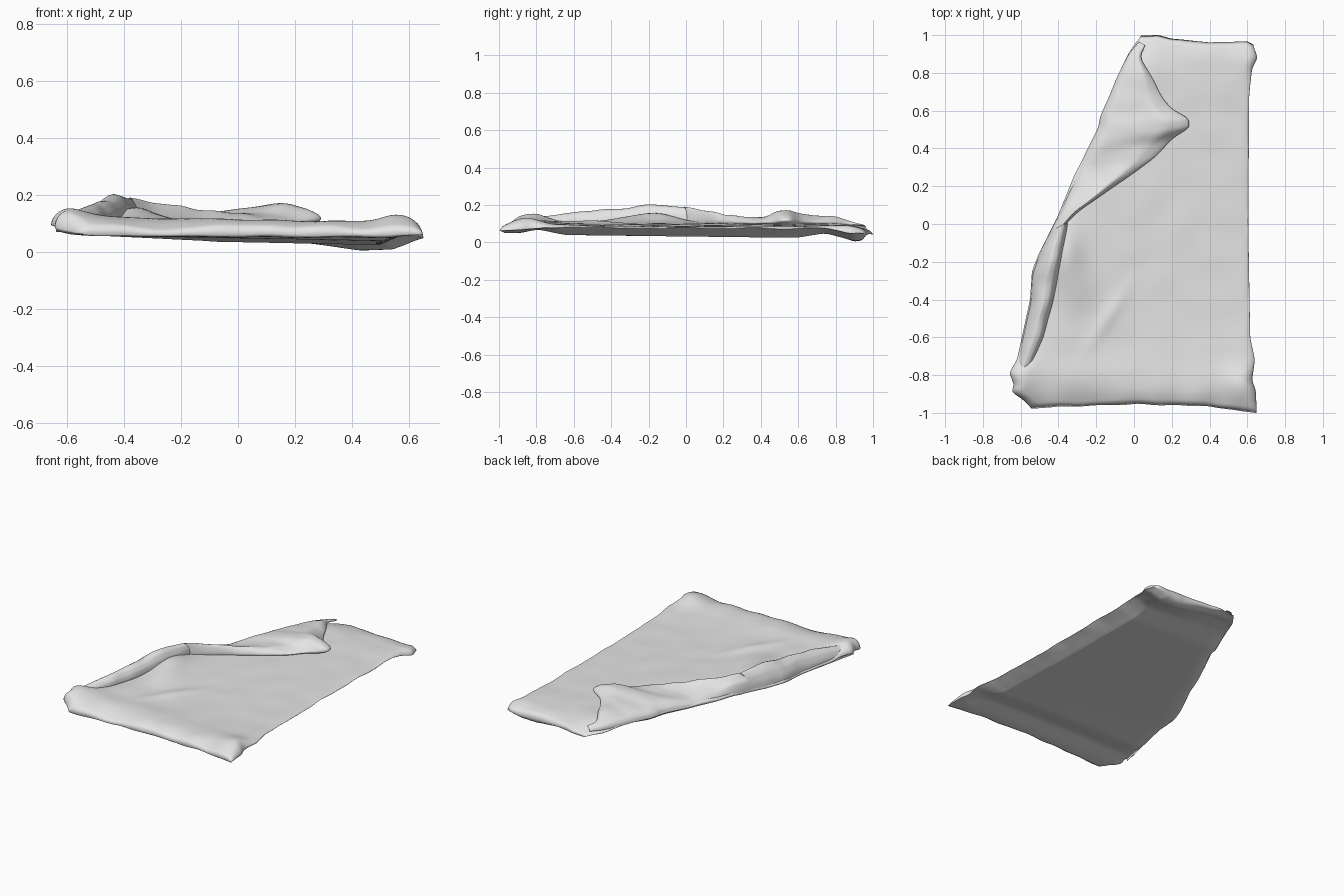
import bpy, bmesh, math
from mathutils import Vector, noise

cube = bpy.data.objects.get("Cube")
if cube:
    bpy.data.objects.remove(cube)

grey = bpy.data.materials.new("soft_grey_cloth")
grey.use_nodes = True
colour = (0.78, 0.78, 0.78, 1)
grey.diffuse_color = colour
grey.node_tree.nodes["Principled BSDF"].inputs["Base Color"].default_value = colour


def interp(t, keys):
    """Linear lookup in (position, value) pairs."""
    if t <= keys[0][0]:
        return keys[0][1]
    for (a, p), (b, q) in zip(keys, keys[1:]):
        if t <= b:
            return p + (q - p) * (t - a) / (b - a)
    return keys[-1][1]


def smooth(t, keys, r=0.02):
    return sum(interp(t + k * r, keys) for k in (-1, 0, 1)) / 3


def clamp(a):
    return max(0, min(1, a))


def ease(a):
    """Quarter-round rise from a rim."""
    return math.sqrt(1 - (1 - clamp(a)) ** 2)


def bump(x, y, cx, cy, rx, ry):
    return math.exp(-((x - cx) / rx) ** 2 - ((y - cy) / ry) ** 2)


def crinkle(x, y, scale, seed):
    return noise.noise(Vector((x * scale, y * scale, seed)))


def add_sheet(bm, func, nu, nv):
    grid = [[bm.verts.new(func(i / nu, j / nv)) for i in range(nu + 1)] for j in range(nv + 1)]
    for lo, hi in zip(grid, grid[1:]):
        for i in range(nu):
            bm.faces.new((lo[i], lo[i + 1], hi[i + 1], hi[i]))


def finish(bm, name):
    mesh = bpy.data.meshes.new(name)
    bm.to_mesh(mesh)
    bm.free()
    ob = bpy.data.objects.new(name, mesh)
    bpy.context.collection.objects.link(ob)
    mesh.materials.append(grey)
    mesh.shade_smooth()


# Outline of the cloth
LEFT = [(-1, -.54), (-.94, -.6), (-.91, -.65), (-.87, -.635), (-.8, -.66), (-.73, -.62),
        (-.4, -.55), (-.25, -.54), (-.15, -.5), (.05, -.4), (.25, -.32), (.48, -.2),
        (.58, -.17), (.82, -.07), (.92, -.02), (1, .04)]
RIGHT = [(-1, .65), (-.88, .645), (-.83, .625), (-.72, .64), (-.6, .615), (0, .605),
         (.7, .61), (.85, .625), (.93, .655), (1, .63)]
FRONT = [(-.54, -.975), (0, -.955), (.25, -.96), (.4, -.965), (.64, -1)]
BACK = [(.04, 1), (.13, 1), (.2, .98), (.4, .96), (.6, .965), (.65, .94)]
# Lengthwise heights of the top, rim and underside
TOP = [(-1, .08), (-.95, .1), (-.9, .112), (-.82, .115), (-.72, .106), (-.5, .1), (.8, .1),
       (.9, .092), (1, .065)]
RIM = [(-1, .06), (-.9, .065), (-.75, .079), (.75, .075), (.9, .048), (1, .045)]
UNDER = [(-1, .052), (-.92, .05), (-.8, .07), (-.65, .04), (.6, .025), (.76, .05),
         (.88, .02), (.94, .003), (1, .02)]
SHOULDER = [(-.88, .06), (-.6, .2)]


def body_point(u, v, upper):
    yn = -1 + 2 * v
    xl, xr = smooth(yn, LEFT, .012), smooth(yn, RIGHT, .012)
    x = xl + (xr - xl) * (0.5 - 0.5 * math.cos(math.pi * u))
    y = yn + (interp(x, FRONT) + 1) * (1 - v) ** 6 + (interp(x, BACK) - 1) * v ** 6
    y += .006 * abs(yn) ** 20 * crinkle(x, y, 9, 2)
    corner = bump(x, y, -.64, -.83, .13, .14)
    rim = smooth(yn, RIM) + .025 * corner + .006 * crinkle(x, y, 9, 1)
    ends = min(1, (1 - abs(yn)) / .03)
    if upper:
        z = smooth(yn, TOP, .03) + .038 * corner - .025 * x * (1 - yn ** 4)
        z += .05 * bump(x + .2 * y, y, -.4, -.16, .1, .22)
        z += .025 * bump(x, y, .56, -.86, .07, .1)
        # Soft diagonal crease
        z += .012 * bump(x - .6 * y, y, .16, -.5, .04, .15)
        z += (.004 + .01 * abs(yn) ** 6) * crinkle(x, y, 6, 4)
        reach = ease((x - xl) / smooth(yn, SHOULDER)) * ease((xr - x) / .045)
    else:
        z = smooth(yn, UNDER) - .022 * (x - .45) * (1 - yn ** 4)
        z += .035 * clamp((yn - .75) / .15) * clamp((.42 - x) / .3)
        z += .006 * abs(yn) ** 6 * crinkle(x, y, 7, 8)
        reach = ease((x - xl) / .1) * clamp((xr - x) / .11)
    return (x, y, max(0, rim + (z - rim) * reach * ease(ends)))


# Main covered pad
bm = bmesh.new()
for upper in (True, False):
    add_sheet(bm, lambda u, v: body_point(u, v, upper), 72, 130)
bmesh.ops.remove_doubles(bm, verts=bm.verts, dist=0.0004)
bmesh.ops.recalc_face_normals(bm, faces=bm.faces)
finish(bm, "padded_cloth")


def fold(name, rows, section, foot, seed):
    """Loft a turned-over strip: rows of outer xy, inner xy and crest height."""
    keys = [[(i / (len(rows) - 1), r[k]) for i, r in enumerate(rows)] for k in range(5)]
    across = [[(i / (len(section) - 1), s[k]) for i, s in enumerate(section)] for k in (0, 1)]

    def point(u, v):
        ox, oy, ix, iy, crest = (smooth(v, k, .02) for k in keys)
        w, h = smooth(u, across[0], .03), smooth(u, across[1], .03)
        x, y = ox + (ix - ox) * w, oy + (iy - oy) * w
        base = .068 + (foot - .068) * w
        wrinkle = .012 * crinkle(x, y, 8, seed) * h
        return (x + wrinkle * .5, y, base + (crest - base) * h + wrinkle)

    bm = bmesh.new()
    add_sheet(bm, point, 36, 70)
    finish(bm, name)


# Large corner flap turned over the top
fold("turned_flap",
     [(.03, .97, .06, .95, .085), (-.03, .9, .03, .88, .11), (-.09, .78, .1, .77, .142),
      (-.13, .68, .15, .67, .15), (-.18, .57, .2, .61, .155), (-.19, .51, .29, .56, .172),
      (-.23, .43, .295, .51, .172), (-.27, .35, .2, .45, .145), (-.3, .28, .12, .36, .135),
      (-.33, .2, 0, .27, .145), (-.37, .11, -.16, .16, .162), (-.41, .03, -.29, .07, .185),
      (-.45, -.05, -.36, 0, .195)],
     [(0, 0), (.02, .3), (.12, .6), (.35, .74), (.55, .87), (.76, 1), (.9, .75), (.99, .45),
      (1, .25), (.9, .05)], .09, 3)

# Narrow rolled lip along the edge
fold("rolled_lip",
     [(-.44, -.03, -.35, .01, .19), (-.5, -.15, -.365, -.1, .2), (-.54, -.27, -.39, -.22, .195),
      (-.55, -.42, -.43, -.42, .178), (-.59, -.6, -.48, -.6, .162), (-.62, -.74, -.54, -.74, .15),
      (-.64, -.83, -.6, -.84, .13)],
     [(0, 0), (.06, .4), (.25, .75), (.55, 1), (.8, .9), (.95, .6), (1, .25), (.97, 0)], .1, 6)
